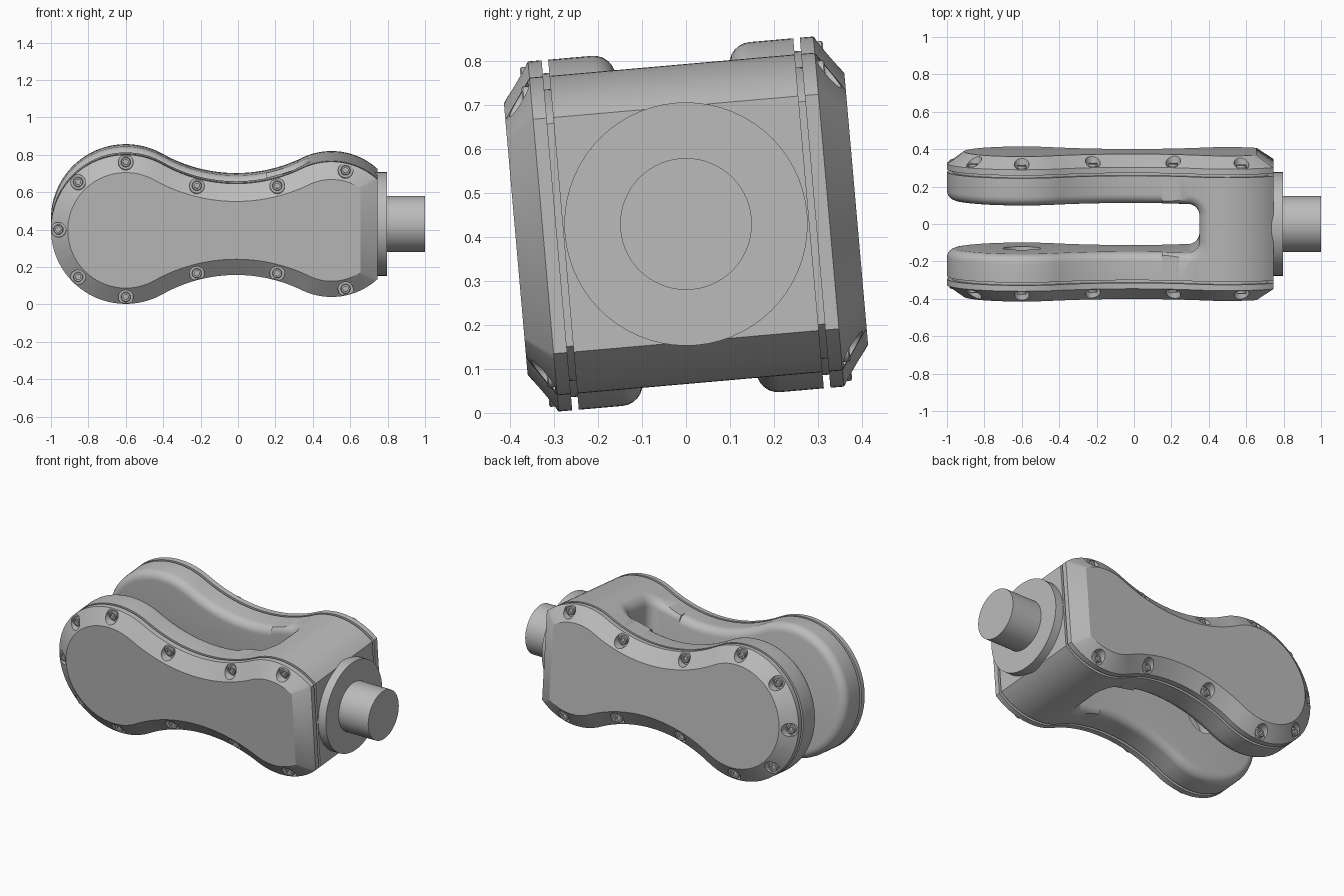
import bpy, bmesh, math
from math import sin, cos, pi
from mathutils import Matrix, Vector

if "Cube" in bpy.data.objects:
    bpy.data.objects.remove(bpy.data.objects["Cube"])

steel = bpy.data.materials.new("grey_steel")
steel.use_nodes = True
GREY = (0.5, 0.5, 0.5, 1)
steel.diffuse_color = GREY
steel.node_tree.nodes["Principled BSDF"].inputs["Base Color"].default_value = GREY

TILT = Matrix.Translation((0, 0, 0.43)) @ Matrix.Rotation(math.radians(5), 4, 'X')

# Outline: big lobe, concave waist, smaller lobe, flat end
BIG_X, BIG_R = -0.6, 0.4
END_X, END_R = 0.5, 0.363
WAIST_X, WAIST_Z, WAIST_R = -0.01, 1.045, 0.8
FLAT = 0.745
SLOT, SLOT_END, CORNER, FILLET = 0.13, 0.35, 0.06, 0.05
SPLIT = 0.15


def arc(cx, cz, r, a, b, n):
    return [(cx + r * cos(a + (b - a) * i / n), cz + r * sin(a + (b - a) * i / n))
            for i in range(n + 1)]


def outline(d):
    """Side outline moved inward by d."""
    big = math.atan2(WAIST_Z, WAIST_X - BIG_X)
    end = math.atan2(WAIST_Z, WAIST_X - END_X)
    corner = math.acos((FLAT - d - END_X) / (END_R - d))
    top = arc(END_X, 0, END_R - d, corner, end, 20)
    top += arc(WAIST_X, WAIST_Z, WAIST_R + d, end - pi, big - pi, 28)[1:]
    top += arc(BIG_X, 0, BIG_R - d, big, pi, 36)[1:]
    return top + [(x, -z) for x, z in reversed(top[:-1])]


def height(x):
    """Height of the outline above the centre line at x."""
    if x < 0.341:
        return WAIST_Z - math.sqrt(WAIST_R ** 2 - (x - WAIST_X) ** 2)
    return math.sqrt(END_R ** 2 - (x - END_X) ** 2)


def loft(bm, rings):
    loops = [[bm.verts.new(p) for p in ring] for ring in rings]
    n = len(loops[0])
    for a, b in zip(loops, loops[1:]):
        for i in range(n):
            j = (i + 1) % n
            bm.faces.new((a[i], a[j], b[j], b[i]))
    bm.faces.new(loops[0])
    bm.faces.new(loops[-1])


def slab(bm, steps):
    """Loft the outline through (depth, inset) steps."""
    loft(bm, [[(x, y, z) for x, z in outline(d)] for y, d in steps])


def lathe(bm, cx, cz, steps, n=32):
    """Turned part along y, from (radius, depth) steps."""
    loft(bm, [[(cx + r * cos(2 * pi * i / n), y, cz + r * sin(2 * pi * i / n))
               for i in range(n)] for r, y in steps])


def clip(bm, keep):
    """Keep one side of the plane x = SPLIT and cap the cut."""
    bmesh.ops.bisect_plane(bm, geom=bm.verts[:] + bm.edges[:] + bm.faces[:],
                           plane_co=(SPLIT, 0, 0), plane_no=(keep, 0, 0), clear_inner=True)
    bmesh.ops.holes_fill(bm, edges=[e for e in bm.edges if e.is_boundary], sides=0)


def make(name, bm):
    bmesh.ops.recalc_face_normals(bm, faces=bm.faces[:])
    mesh = bpy.data.meshes.new(name)
    bm.to_mesh(mesh)
    bm.free()
    mesh.materials.append(steel)
    obj = bpy.data.objects.new(name, mesh)
    bpy.context.collection.objects.link(obj)
    return obj


def cut(obj, bm):
    """Subtract a closed bmesh and bake the result."""
    cutter = make("cutter", bm)
    cutter.hide_render = True
    mod = obj.modifiers.new("cut", 'BOOLEAN')
    mod.object, mod.operation, mod.solver = cutter, 'DIFFERENCE', 'EXACT'
    deps = bpy.context.evaluated_depsgraph_get()
    baked = bpy.data.meshes.new_from_object(obj.evaluated_get(deps))
    obj.modifiers.clear()
    obj.data = baked
    bpy.data.objects.remove(cutter)


parts = []
quarter = [i * pi / 12 for i in range(7)]

# Bolt positions, following the rim
bolts = [(BIG_X - 0.36, 0)]
for x, z in ((-0.855, 0.255), (-0.6, 0.362), (-0.22, 0.235), (0.21, 0.235), (0.575, 0.318)):
    bolts += [(x, z), (x, -z)]

for side, label in ((-1, "front"), (1, "back")):
    # Fork arm with rounded inner edge and a pin bore
    bm = bmesh.new()
    steps = [(side * (SLOT + FILLET * (1 - sin(a))), FILLET * (1 - cos(a)))
             for a in reversed(quarter)]
    steps = [(side * (SLOT + FILLET - FILLET * sin(a)), FILLET - FILLET * cos(a))
             for a in reversed(quarter)]
    slab(bm, steps + [(side * 0.28, 0)])
    clip(bm, -1)
    arm = make(label + "_arm", bm)
    bore = bmesh.new()
    lathe(bore, BIG_X, 0, [(0.1, side * 0.05), (0.1, side * 0.265)], 48)
    cut(arm, bore)

    # Chamfered cover, set off from the arm by a narrow groove
    bm = bmesh.new()
    slab(bm, [(side * y, d) for y, d in
              ((0.26, 0.03), (0.295, 0.03), (0.295, 0), (0.326, 0), (0.389, 0.09))])
    cover = make(label + "_cover", bm)
    pockets = bmesh.new()
    heads = bmesh.new()
    for x, z in bolts:
        lathe(pockets, x, z, [(0.04, side * 0.33), (0.04, side * 0.45)])
        lathe(heads, x, z, [(r, side * y) for r, y in
                            ((0.026, 0.32), (0.026, 0.343), (0.023, 0.346),
                             (0.014, 0.346), (0.014, 0.335))], 24)
    cut(cover, pockets)
    parts += [arm, cover, make(label + "_bolts", heads)]

# Yoke block joining the arms, with the rounded slot end cut out
bm = bmesh.new()
slab(bm, [(-0.28, 0), (0.28, 0)])
clip(bm, 1)
yoke = make("yoke", bm)


def slot_ring(flare, depth, sign):
    c = CORNER + flare
    x0, y0 = SLOT_END - CORNER, SLOT - CORNER
    path = [(0, -SLOT - flare)] + arc(x0, -y0, c, -pi / 2, 0, 10)
    path += arc(x0, y0, c, 0, pi / 2, 10) + [(0, SLOT + flare)]
    return [(x, y, sign * (height(x) - depth)) for x, y in path]


rim = [(FILLET * (1 - cos(a)), FILLET * (1 - sin(a))) for a in quarter] + [(FILLET, -0.1)]
bm = bmesh.new()
loft(bm, [slot_ring(f, d, -1) for f, d in reversed(rim)] + [slot_ring(f, d, 1) for f, d in rim])
cut(yoke, bm)
parts.append(yoke)

# Round flange and shaft on the flat end
for name, r, x0, x1 in (("flange", 0.277, 0.73, 0.797), ("shaft", 0.15, 0.78, 1.0)):
    bm = bmesh.new()
    bmesh.ops.create_cone(bm, cap_ends=True, segments=64, radius1=r, radius2=r, depth=x1 - x0,
                          matrix=Matrix.Translation(((x0 + x1) / 2, 0, 0))
                          @ Matrix.Rotation(pi / 2, 4, 'Y'))
    parts.append(make(name, bm))

# Tilt everything about the shaft and smooth the curved faces
bpy.ops.object.select_all(action='DESELECT')
for obj in parts:
    obj.data.transform(TILT)
    obj.select_set(True)
bpy.context.view_layer.objects.active = parts[0]
bpy.ops.object.shade_smooth_by_angle(angle=math.radians(30))
